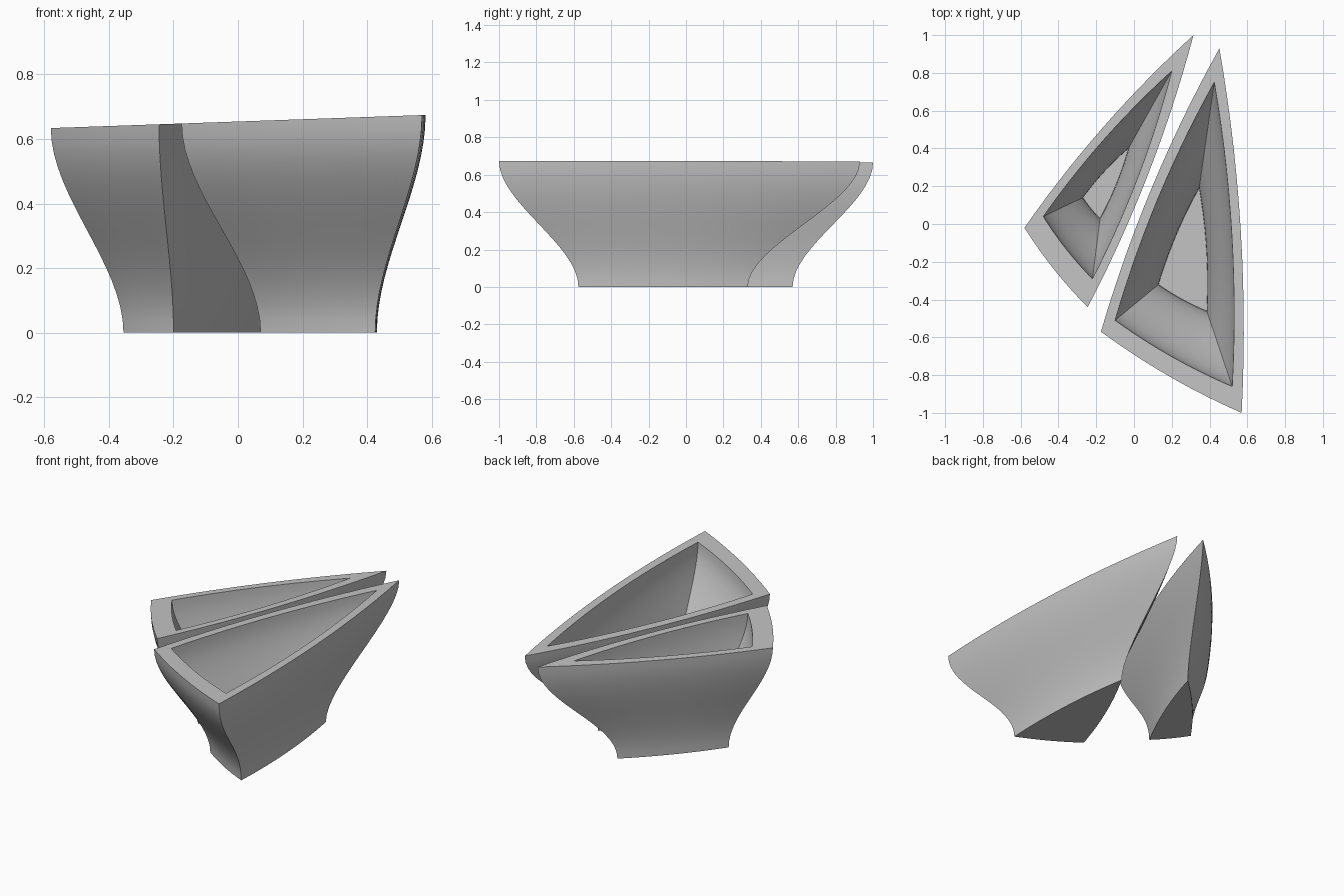
import bpy, bmesh, math
from mathutils import Vector

cube = bpy.data.objects.get("Cube")
if cube:
    bpy.data.objects.remove(cube, do_unlink=True)

grey = bpy.data.materials.new("neutral grey")
grey.use_nodes = True
colour = (0.55, 0.55, 0.55, 1)
grey.diffuse_color = colour
grey.node_tree.nodes["Principled BSDF"].inputs["Base Color"].default_value = colour

SIDE_STEPS, WALL_STEPS = 14, 16
BULGE, FLOOR = 0.028, 0.06


def outline(corners):
    """Clockwise-free triangle outline whose sides bow gently outwards."""
    points = []
    for i, corner in enumerate(corners):
        a, b = Vector(corner), Vector(corners[(i + 1) % 3])
        side = b - a
        outward = Vector((side.y, -side.x))
        for s in range(SIDE_STEPS):
            t = s / SIDE_STEPS
            points.append(a + side * t + outward * (BULGE * 4 * t * (1 - t)))
    return points


def wall_rings(bm, low, high, z_low):
    """S-shaped wall from a low outline to the tilted rim."""
    rings = []
    for step in range(WALL_STEPS + 1):
        u = step / WALL_STEPS
        flare = u * u * (3 - 2 * u)
        ring = []
        for p, q in zip(low, high):
            rim_z = 0.654 + 0.035 * q.x
            xy = p.lerp(q, flare)
            ring.append(bm.verts.new((xy.x, xy.y, z_low + (rim_z - z_low) * u)))
        rings.append(ring)
    return rings


def planter(name, base, rim, inner_rim, floor):
    bm = bmesh.new()
    outer = wall_rings(bm, outline(base), outline(rim), 0)
    inner = wall_rings(bm, outline(floor), outline(inner_rim), FLOOR)
    rings = outer + inner[::-1]
    # Outer wall, flat rim and inner wall form one continuous skin
    for lower, upper in zip(rings, rings[1:]):
        for i in range(len(lower)):
            j = (i + 1) % len(lower)
            bm.faces.new((lower[i], lower[j], upper[j], upper[i]))
    bm.faces.new(outer[0][::-1])
    bm.faces.new(inner[0])
    bmesh.ops.recalc_face_normals(bm, faces=bm.faces)
    mesh = bpy.data.meshes.new(name)
    bm.to_mesh(mesh)
    bm.free()
    mesh.materials.append(grey)
    obj = bpy.data.objects.new(name, mesh)
    bpy.context.collection.objects.link(obj)
    bpy.ops.object.select_all(action="DESELECT")
    obj.select_set(True)
    bpy.context.view_layer.objects.active = obj
    bpy.ops.object.shade_smooth_by_angle(angle=math.radians(30))


# Corners run outer side, front, back tip
planter("small_bowl",
        base=[(-0.355, 0.09), (-0.2, -0.1), (0.07, 0.57)],
        rim=[(-0.58, -0.02), (-0.245, -0.44), (0.315, 1.0)],
        inner_rim=[(-0.48, 0.04), (-0.22, -0.29), (0.2, 0.81)],
        floor=[(-0.27, 0.14), (-0.18, 0.03), (-0.03, 0.4)])
planter("large_bowl",
        base=[(0.07, -0.37), (0.425, -0.575), (0.37, 0.33)],
        rim=[(-0.175, -0.57), (0.57, -1.0), (0.452, 0.93)],
        inner_rim=[(-0.1, -0.51), (0.52, -0.86), (0.425, 0.75)],
        floor=[(0.13, -0.32), (0.385, -0.46), (0.345, 0.19)])
